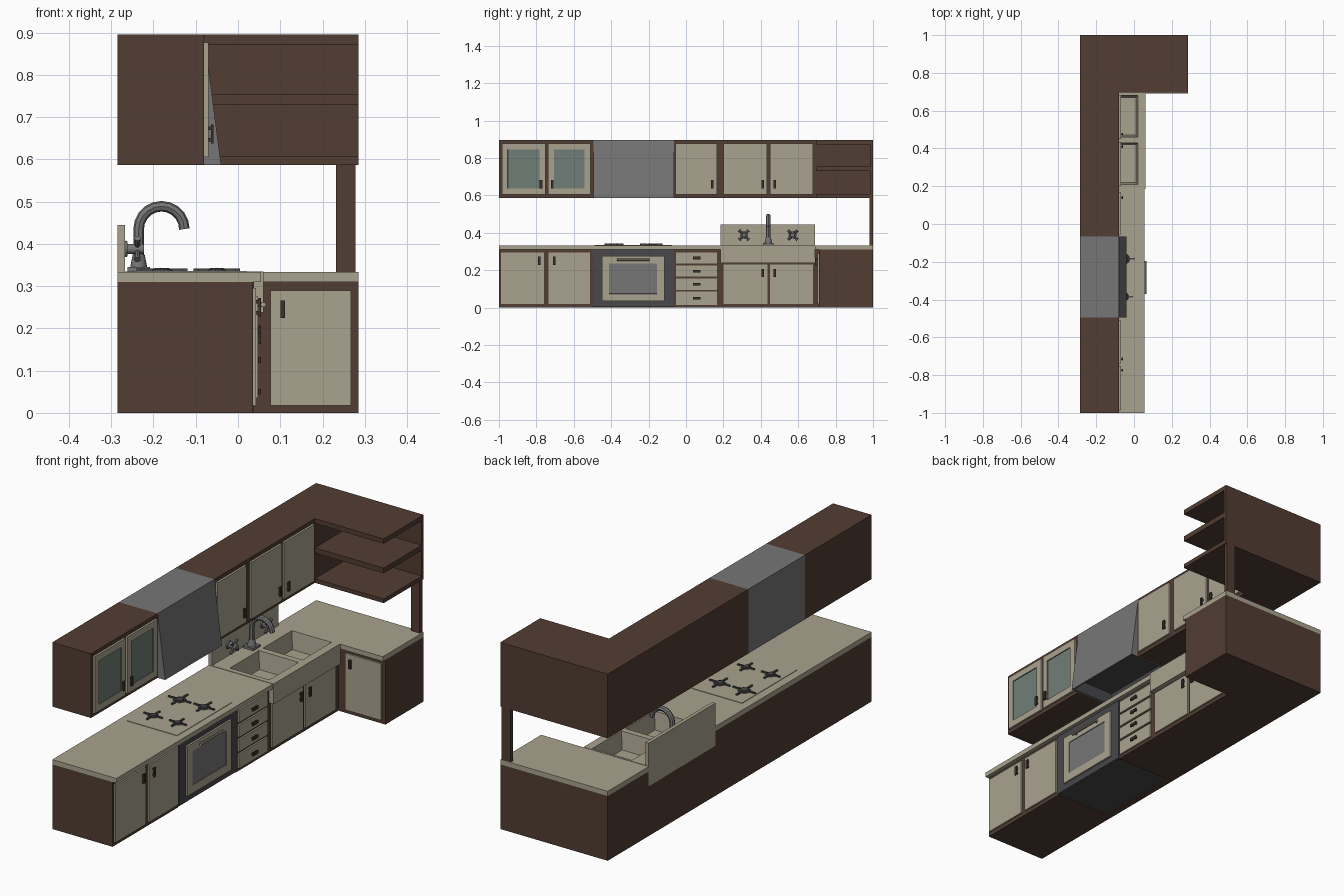
import bpy, bmesh
from math import pi, sin, cos
from mathutils import Matrix, Vector

if "Cube" in bpy.data.objects:
    bpy.data.objects.remove(bpy.data.objects["Cube"])


def material(name, r, g, b):
    m = bpy.data.materials.new(name)
    m.diffuse_color = (r, g, b, 1)
    m.use_nodes = True
    m.node_tree.nodes["Principled BSDF"].inputs["Base Color"].default_value = m.diffuse_color
    return m


BROWN = material("brown_wood", 0.085, 0.047, 0.032)
CREAM = material("cream", 0.40, 0.365, 0.275)
STEEL = material("steel", 0.18, 0.18, 0.18)
DARK = material("dark_metal", 0.065, 0.065, 0.07)
GLASS = material("glass", 0.16, 0.21, 0.18)
HANDLE = material("handle", 0.045, 0.03, 0.025)


def finish(name, bm, *mats):
    bmesh.ops.recalc_face_normals(bm, faces=bm.faces)
    me = bpy.data.meshes.new(name)
    bm.to_mesh(me)
    bm.free()
    for m in mats:
        me.materials.append(m)
    ob = bpy.data.objects.new(name, me)
    bpy.context.collection.objects.link(ob)
    return ob


def add_box(bm, x0, x1, y0, y1, z0, z1):
    mat = Matrix.Translation(((x0 + x1) / 2, (y0 + y1) / 2, (z0 + z1) / 2)) \
        @ Matrix.Diagonal((x1 - x0, y1 - y0, z1 - z0, 1))
    bmesh.ops.create_cube(bm, size=1, matrix=mat)


def box(name, mat, *dims):
    bm = bmesh.new()
    add_box(bm, *dims)
    return finish(name, bm, mat)


def inset_panel(name, mats, dims, margin, depth):
    """Box whose +x face carries a sunken panel in the second material."""
    bm = bmesh.new()
    add_box(bm, *dims)
    bm.normal_update()
    f = max(bm.faces, key=lambda f: f.normal.x)
    bmesh.ops.inset_region(bm, faces=[f], thickness=margin)
    f.material_index = 1
    bmesh.ops.inset_region(bm, faces=[f], thickness=0.001, depth=-depth)
    return finish(name, bm, *mats)


def add_cyl(bm, start, end, r1, r2, n=16):
    a, b = Vector(start), Vector(end)
    rot = (b - a).to_track_quat('Z', 'Y').to_matrix().to_4x4()
    bmesh.ops.create_cone(bm, cap_ends=True, segments=n, radius1=r1, radius2=r2,
                          depth=(b - a).length,
                          matrix=Matrix.Translation((a + b) / 2) @ rot)


def handle(name, x, y, z, dy=0.007, dz=0.022):
    bm = bmesh.new()
    add_box(bm, x + 0.006, x + 0.012, y - dy, y + dy, z - dz, z + dz)
    for s in (-0.6, 0.6):
        c, d = (0, s * dz) if dz > dy else (s * dy, 0)
        add_box(bm, x, x + 0.007, y + c - 0.004, y + c + 0.004, z + d - 0.004, z + d + 0.004)
    return finish(name, bm, HANDLE)


B, F = -0.285, 0.035     # back plane and base cabinet front
U = -0.08                # wall cabinet front

# base carcass, lowered under the sink
box("base_left", BROWN, B, F, -1, -0.5, 0, 0.31)
box("base_drawers", BROWN, B, F, -0.065, 0.185, 0, 0.31)
box("base_sink", BROWN, B, F, 0.185, 0.69, 0, 0.24)
box("base_corner", BROWN, B, F, 0.69, 1, 0, 0.31)
box("base_oven_back", BROWN, B, -0.25, -0.5, -0.065, 0, 0.31)
box("base_return", BROWN, F, 0.285, 0.71, 1, 0, 0.31)

# worktops
box("worktop", CREAM, B, 0.055, -1, 0.185, 0.31, 0.333)
box("worktop_return", CREAM, B, 0.285, 0.69, 1, 0.31, 0.333)

# base doors and handles
for i, (y0, y1, z1, hy) in enumerate([(-0.988, -0.758, 0.295, -0.785), (-0.735, -0.512, 0.295, -0.705),
                                      (0.2, 0.435, 0.23, 0.41), (0.45, 0.68, 0.23, 0.475)]):
    box(f"base_door_{i}", CREAM, F, 0.043, y0, y1, 0.018, z1)
    handle(f"base_handle_{i}", 0.043, hy, z1 - 0.045)

# drawers
for i, (z0, z1) in enumerate([(0.015, 0.085), (0.095, 0.155), (0.165, 0.225), (0.235, 0.295)]):
    box(f"drawer_{i}", CREAM, F, 0.043, -0.053, 0.166, z0, z1)
    handle(f"drawer_handle_{i}", 0.043, 0.057, (z0 + z1) / 2, 0.02, 0.007)

# return door facing the front
box("return_door", CREAM, 0.077, 0.268, 0.702, 0.71, 0.018, 0.29)
box("return_handle", HANDLE, 0.1, 0.111, 0.69, 0.702, 0.225, 0.266)

# oven
box("oven_body", DARK, -0.25, 0.038, -0.5, -0.065, 0.005, 0.31)
inset_panel("oven_door", (CREAM, STEEL), (0.038, 0.047, -0.45, -0.115, 0.035, 0.275), 0.055, 0.003)
bm = bmesh.new()
add_cyl(bm, (0.06, -0.37, 0.256), (0.06, -0.195, 0.256), 0.006, 0.006, 10)
for y in (-0.355, -0.21):
    add_cyl(bm, (0.047, y, 0.256), (0.06, y, 0.256), 0.005, 0.005, 8)
finish("oven_handle", bm, CREAM)

# hob with four burners
box("hob_plate", CREAM, -0.245, 0.02, -0.49, -0.075, 0.332, 0.3355)
for i, (x, y, r) in enumerate([(-0.18, -0.185, 0.06), (-0.05, -0.185, 0.055),
                               (-0.18, -0.385, 0.05), (-0.05, -0.385, 0.045)]):
    bm = bmesh.new()
    add_cyl(bm, (x, y, 0.335), (x, y, 0.339), r * 0.5, r * 0.45)
    add_cyl(bm, (x, y, 0.339), (x, y, 0.343), r * 0.32, r * 0.28)
    for dx, dy in ((1, 0), (-1, 0), (0, 1), (0, -1)):
        cx, cy = x + dx * r * 0.68, y + dy * r * 0.68
        hx, hy = (r * 0.32, 0.004) if dx else (0.004, r * 0.32)
        add_box(bm, cx - hx, cx + hx, cy - hy, cy + hy, 0.335, 0.342)
    finish(f"burner_{i}", bm, DARK)

# double sink: a grid top with two cells sunk into tapered basins
xs, ys = (B, -0.19, 0.02, 0.06), (0.185, 0.21, 0.43, 0.46, 0.68, 0.69)
bm = bmesh.new()
g = [[bm.verts.new((x, y, 0.335)) for y in ys] for x in xs]
basins = []
for i in range(3):
    for j in range(5):
        f = bm.faces.new((g[i][j], g[i + 1][j], g[i + 1][j + 1], g[i][j + 1]))
        if i == 1 and j in (1, 3):
            basins.append(f)
rim = [e for e in bm.edges if e.is_boundary]
ext = bmesh.ops.extrude_edge_only(bm, edges=rim)["geom"]
for v in ext:
    if isinstance(v, bmesh.types.BMVert):
        v.co.z = 0.238
bmesh.ops.contextual_create(bm, geom=[e for e in ext if isinstance(e, bmesh.types.BMEdge)])
bm.normal_update()
bmesh.ops.inset_individual(bm, faces=basins, thickness=0.014, depth=-0.085)
finish("sink", bm, CREAM)
box("sink_splashback", CREAM, B, -0.268, 0.185, 0.69, 0.24, 0.445)

# tap: base, collar and swan neck
bm = bmesh.new()
add_box(bm, -0.262, -0.208, 0.412, 0.468, 0.335, 0.345)
add_cyl(bm, (-0.235, 0.44, 0.345), (-0.235, 0.44, 0.375), 0.02, 0.014)
finish("tap_base", bm, STEEL)
path = [(-0.235, 0.35)] + [(-0.181 - 0.054 * cos(t), 0.435 + 0.054 * sin(t))
                           for t in [k * pi / 10 for k in range(11)]]
cu = bpy.data.curves.new("tap_neck", 'CURVE')
cu.dimensions = '3D'
cu.bevel_depth, cu.bevel_resolution, cu.use_fill_caps = 0.0125, 2, True
sp = cu.splines.new('POLY')
sp.points.add(len(path) - 1)
for p, (x, z) in zip(sp.points, path):
    p.co = (x, 0.44, z, 1)
cu.materials.append(STEEL)
neck = bpy.data.objects.new("tap_neck", cu)
bpy.context.collection.objects.link(neck)
bpy.context.view_layer.objects.active = neck
neck.select_set(True)
bpy.ops.object.convert(target='MESH')
bpy.ops.object.shade_smooth_by_angle()

# cross-shaped tap valves on the splashback
for i, y in enumerate((0.31, 0.57)):
    bm = bmesh.new()
    c = Vector((-0.238, y, 0.388))
    add_cyl(bm, (-0.268, y, c.z), (-0.262, y, c.z), 0.02, 0.018)
    add_cyl(bm, (-0.262, y, c.z), (-0.222, y, c.z), 0.012, 0.012)
    for k in range(4):
        d = Vector((0, cos(pi / 4 + k * pi / 2), sin(pi / 4 + k * pi / 2)))
        add_cyl(bm, c, c + d * 0.036, 0.005, 0.008, 10)
    finish(f"tap_valve_{i}", bm, STEEL)

# wall cabinets
box("wall_cabinet_left", BROWN, B, U, -1, -0.495, 0.587, 0.895)
box("wall_cabinet_right", BROWN, B, U, -0.065, 1, 0.587, 0.895)
for i, (y0, y1, hy) in enumerate([(-0.985, -0.752, -0.775), (-0.738, -0.51, -0.715),
                                  (-0.055, 0.166, 0.14), (0.2, 0.433, 0.41), (0.45, 0.68, 0.475)]):
    dims = (U, -0.07, y0, y1, 0.605, 0.877)
    if i < 2:
        inset_panel(f"glass_door_{i}", (CREAM, GLASS), dims, 0.045, 0.004)
    else:
        box(f"wall_door_{i}", CREAM, *dims)
    handle(f"wall_handle_{i}", -0.07, hy, 0.66)

# extractor hood: slanted profile with a recessed underside
bm = bmesh.new()
rings = [[bm.verts.new((x, y, z)) for x, z in ((B, 0.587), (-0.04, 0.587), (U, 0.895), (B, 0.895))]
         for y in (-0.495, -0.065)]
bm.faces.new(rings[0])
bm.faces.new(rings[1][::-1])
for k in range(4):
    n = (k + 1) % 4
    bm.faces.new((rings[0][n], rings[0][k], rings[1][k], rings[1][n]))
bmesh.ops.recalc_face_normals(bm, faces=bm.faces)
under = min(bm.faces, key=lambda f: f.normal.z)
bmesh.ops.inset_region(bm, faces=[under], thickness=0.012)
under.material_index = 1
bmesh.ops.inset_region(bm, faces=[under], thickness=0.02, depth=-0.05)
finish("extractor_hood", bm, STEEL, DARK)

# open corner shelves, back panel and post
for i, (z0, z1) in enumerate([(0.587, 0.607), (0.73, 0.755), (0.872, 0.895)]):
    box(f"corner_shelf_{i}", BROWN, U, 0.285, 0.697, 0.985, z0, z1)
box("shelf_back", BROWN, U, 0.285, 0.985, 1, 0.587, 0.895)
box("shelf_post", BROWN, 0.232, 0.278, 0.98, 1, 0.333, 0.587)
